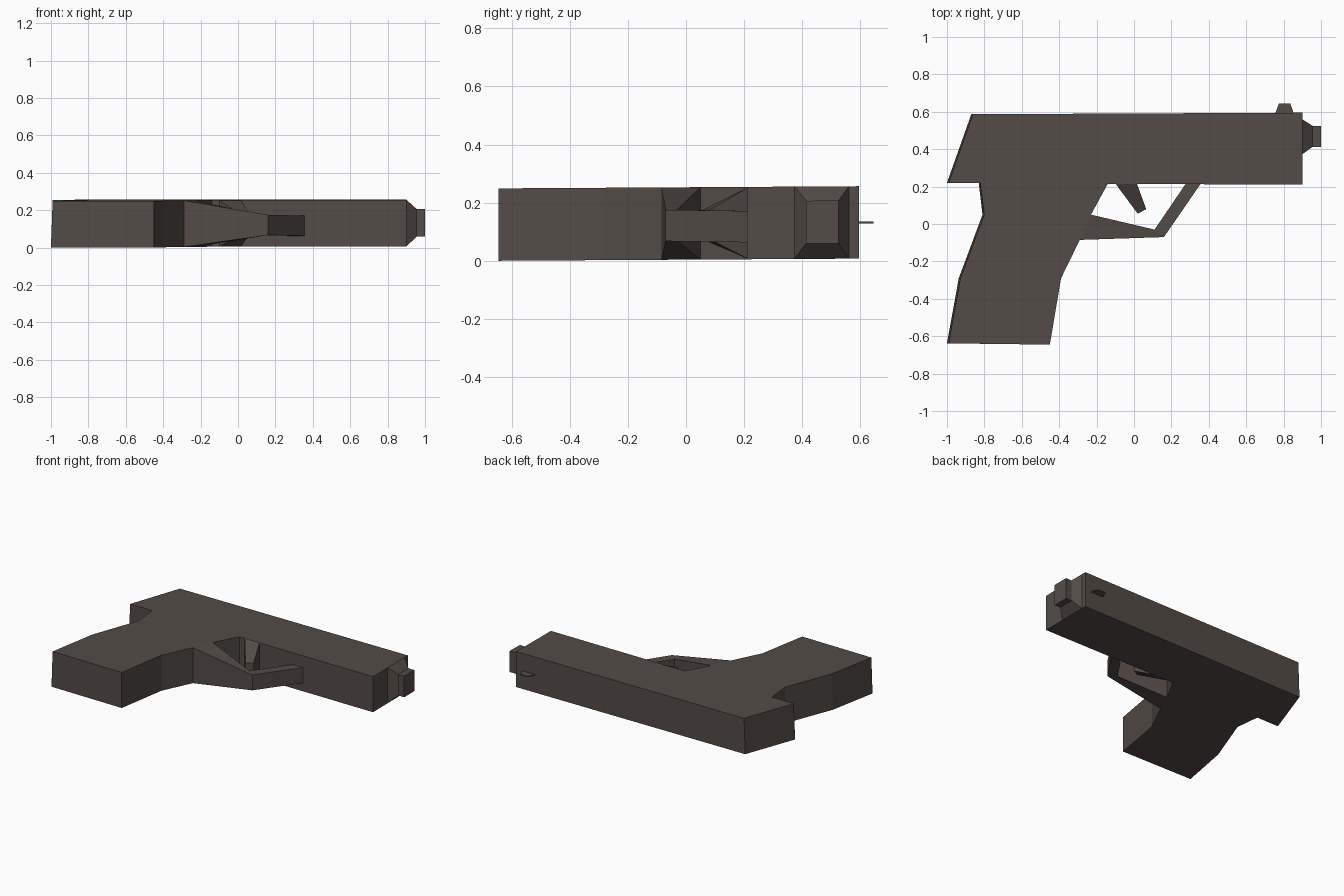
import bpy, bmesh

if "Cube" in bpy.data.objects:
    bpy.data.objects.remove(bpy.data.objects["Cube"])

metal = bpy.data.materials.new("dark warm grey")
metal.diffuse_color = (0.088, 0.071, 0.063, 1)
metal.use_nodes = True
metal.node_tree.nodes["Principled BSDF"].inputs["Base Color"].default_value = metal.diffuse_color


def loft(name, rings):
    """Skin a list of matching closed rings and cap both ends."""
    bm = bmesh.new()
    vs = [[bm.verts.new(p) for p in ring] for ring in rings]
    n = len(vs[0])
    for a, b in zip(vs, vs[1:]):
        for i in range(n):
            j = (i + 1) % n
            bm.faces.new((a[i], a[j], b[j], b[i]))
    bm.faces.new(vs[0][::-1])
    bm.faces.new(vs[-1])
    # the whole prop leans very slightly towards its upper edge
    for v in bm.verts:
        v.co.z += 0.006 * (v.co.y + 0.645)
    bmesh.ops.recalc_face_normals(bm, faces=bm.faces)
    mesh = bpy.data.meshes.new(name)
    bm.to_mesh(mesh)
    bm.free()
    mesh.materials.append(metal)
    ob = bpy.data.objects.new(name, mesh)
    bpy.context.collection.objects.link(ob)
    return ob


def bar(p, q, half, mid=0.122):
    """Rectangular section between two plan points."""
    lo, hi = mid - half, mid + half
    return [(*p, lo), (*q, lo), (*q, hi), (*p, hi)]


T = 0.249  # body thickness

# Slide and grip: one profile, back edge drawn in slightly on the upper side
profile = [(-0.87, 0.587), (0.90, 0.595), (0.90, 0.21), (-0.14, 0.215),
           (-0.23, 0.05), (-0.29, -0.085), (-0.39, -0.29), (-0.45, -0.645),
           (-1.0, -0.638), (-0.937, -0.29), (-0.81, 0.05), (-0.83, 0.22),
           (-1.0, 0.22)]
loft("slide_and_grip", [
    [(x, y, 0) for x, y in profile],
    [(x + (0.009 if x < -0.8 else 0), y, T) for x, y in profile]])

# Guard loop: tapers from full grip width to a narrow strip
loft("guard_loop", [
    bar((-0.23, 0.05), (-0.29, -0.085), T / 2, T / 2),
    bar((0.11, -0.03), (0.16, -0.07), 0.054, 0.118),
    bar((0.28, 0.22), (0.36, 0.22), 0.054, 0.112)])

# Trigger: wide at the root, narrow at the tip
loft("trigger", [
    bar((-0.10, 0.217), (0.015, 0.217), T / 2, T / 2),
    bar((0.02, 0.055), (0.065, 0.08), 0.05, 0.12)])


# Muzzle: tapered collar then a short square end
def muzzle_ring(x, y0, y1, z0, z1):
    return [(x, y0, z0), (x, y1, z0), (x, y1, z1), (x, y0, z1)]


loft("muzzle", [
    muzzle_ring(0.90, 0.373, 0.56, 0.0, T),
    muzzle_ring(0.955, 0.413, 0.525, 0.053, 0.2),
    muzzle_ring(1.0, 0.413, 0.525, 0.053, 0.2)])

# Front sight: thin trapezoid plate
sight = [(0.755, 0.59), (0.855, 0.59), (0.835, 0.645), (0.775, 0.645)]
loft("front_sight", [[(x, y, z) for x, y in sight] for z in (0.121, 0.127)])
